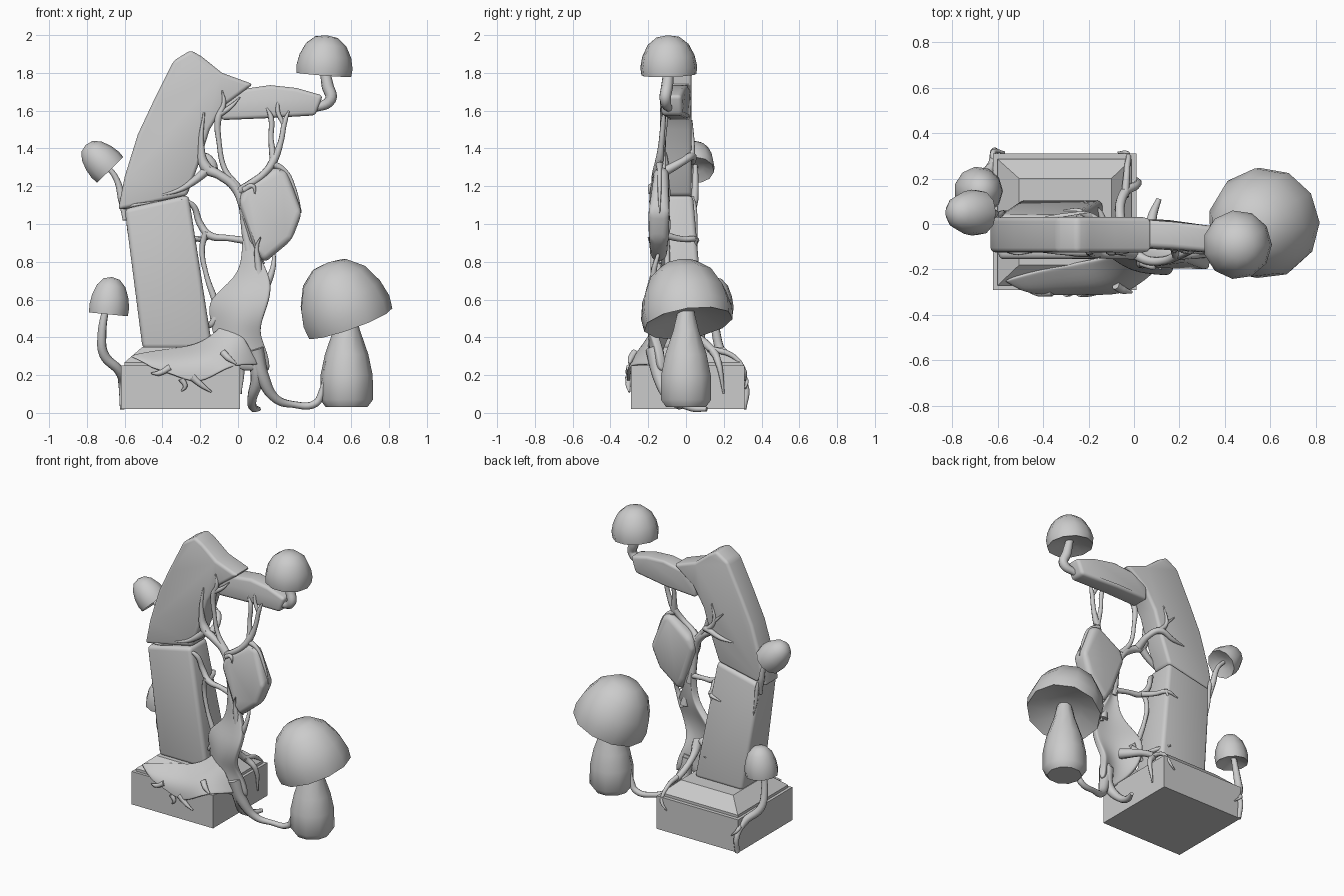
import bpy, bmesh, math
from mathutils import Vector


def finish(name, bm, angle=None):
    bmesh.ops.recalc_face_normals(bm, faces=bm.faces)
    me = bpy.data.meshes.new(name)
    bm.to_mesh(me)
    bm.free()
    ob = bpy.data.objects.new(name, me)
    bpy.context.collection.objects.link(ob)
    if angle:
        bpy.ops.object.select_all(action='DESELECT')
        ob.select_set(True)
        bpy.context.view_layer.objects.active = ob
        bpy.ops.object.shade_smooth_by_angle(angle=math.radians(angle))
    return ob


def stone(name, pts, depth, bevel=0.02):
    """Worn stone: front (x, z) outline given depth by depth(x, z) -> (front, back)."""
    bm = bmesh.new()
    front = [bm.verts.new((x, depth(x, z)[0], z)) for x, z in pts]
    back = [bm.verts.new((x, depth(x, z)[1], z)) for x, z in pts]
    bm.faces.new(front)
    bm.faces.new(back[::-1])
    for i in range(len(pts)):
        j = (i + 1) % len(pts)
        bm.faces.new((front[i], back[i], back[j], front[j]))
    bmesh.ops.recalc_face_normals(bm, faces=bm.faces)
    ed = [e for e in bm.edges if e.calc_face_angle(0) > 0.5]
    bmesh.ops.bevel(bm, geom=ed, offset=bevel, segments=3, profile=0.5, affect='EDGES')
    return finish(name, bm, 40)


def lathe(name, prof, sides, origin, axis=(0, 0, 1), angle=50):
    """Revolve (radius, height) points around a tilted axis."""
    bm = bmesh.new()
    rot = Vector((0, 0, 1)).rotation_difference(Vector(axis).normalized())
    o = Vector(origin)
    rings = []
    for r, h in prof:
        if r == 0:
            rings.append([bm.verts.new(o + rot @ Vector((0, 0, h)))] * sides)
        else:
            rings.append([bm.verts.new(o + rot @ Vector((r * math.cos(a), r * math.sin(a), h)))
                          for a in (2 * math.pi * k / sides for k in range(sides))])
    for A, B in zip(rings, rings[1:]):
        for k in range(sides):
            n = (k + 1) % sides
            bm.faces.new(list(dict.fromkeys((A[k], A[n], B[n], B[k]))))
    return finish(name, bm, angle)


def cap(name, rim, r, h, axis):
    prof = [(0, 0.18), (0.45, 0.14), (0.97, 0), (1.0, 0.2), (0.92, 0.47), (0.72, 0.76), (0.4, 0.95), (0, 1)]
    return lathe(name, [(p * r, q * h) for p, q in prof], 11, rim, axis)


def root(name, *pts):
    """Tapering root through (x, y, z, radius) points."""
    cu = bpy.data.curves.new(name, 'CURVE')
    cu.dimensions = '3D'
    cu.bevel_depth = 1
    cu.bevel_resolution = 2
    cu.resolution_u = 6
    cu.use_fill_caps = True
    sp = cu.splines.new('BEZIER')
    sp.bezier_points.add(len(pts) - 1)
    for b, p in zip(sp.bezier_points, pts):
        b.co, b.radius = p[:3], p[3] * (0.85 if p[2] > 0.5 else 1)
        b.handle_left_type = b.handle_right_type = 'AUTO'
    ob = bpy.data.objects.new(name, cu)
    bpy.context.collection.objects.link(ob)
    return ob


def sheet(name, rows, thick):
    """Skin of wood stretched between rows of points, with support columns by the rims."""
    bm = bmesh.new()
    g = []
    for row in rows:
        r = [Vector(p) for p in row]
        r = [r[0], r[0].lerp(r[1], .12)] + r[1:-1] + [r[-1].lerp(r[-2], .12), r[-1]]
        g.append([bm.verts.new(p) for p in r])
    for A, B in zip(g, g[1:]):
        for k in range(len(A) - 1):
            bm.faces.new((A[k], A[k + 1], B[k + 1], B[k]))
    ob = finish(name, bm)
    m = ob.modifiers.new('thickness', 'SOLIDIFY')
    m.thickness, m.offset = thick, 0
    s = ob.modifiers.new('smooth', 'SUBSURF')
    s.levels = s.render_levels = 2
    ob.data.shade_smooth()
    return ob


# Stepped plinth
bm = bmesh.new()
loops = []
for x0, x1, y0, y1, z in ((-.62, .01, -.29, .31, .02), (-.62, .01, -.29, .31, .25),
                          (-.60, -.01, -.27, .285, .25), (-.60, -.01, -.27, .285, .268),
                          (-.505, -.10, -.18, .20, .35)):
    loops.append([bm.verts.new(p) for p in ((x0, y0, z), (x1, y0, z), (x1, y1, z), (x0, y1, z))])
bm.faces.new(loops[0])
bm.faces.new(loops[-1])
for A, B in zip(loops, loops[1:]):
    for k in range(4):
        bm.faces.new((A[k], A[(k + 1) % 4], B[(k + 1) % 4], B[k]))
finish('plinth', bm)

# Broken arch stones
stone('lower_pillar', [(-.505, .34), (-.135, .34), (-.262, 1.155), (-.6, 1.08)],
      lambda x, z: (-.155, .135 - .085 * z), .025)
stone('upper_pillar', [(-.635, 1.075), (-.27, 1.15), (-.2, 1.34), (-.15, 1.5), (-.07, 1.63), (.08, 1.74),
                       (-.085, 1.80), (-.19, 1.885), (-.25, 1.92), (-.34, 1.865), (-.45, 1.645), (-.53, 1.475),
                       (-.60, 1.25)], lambda x, z: (-.125, .03))
stone('arch_arm', [(-.09, 1.55), (.15, 1.56), (.41, 1.575), (.45, 1.68), (.31, 1.72), (.17, 1.735), (.03, 1.715),
                   (-.09, 1.66)],
      lambda x, z: (-.10 - .1 * max(x - .1, 0), .025 - .14 * max(x - .1, 0)))
stone('hanging_stone', [(.002, 1.12), (.03, 1.19), (.2, 1.308), (.258, 1.287), (.34, 1.06), (.285, .915),
                        (.135, .79), (.083, .88)],
      lambda x, z: (-.21 + .6 * (z - 1.02) ** 2, -.075 - .1 * abs(z - 1.1)), .035)

# Mushrooms
cap('big_cap', (.592, .012, .475), .246, .345, (-.33, -.14, .93))
lathe('big_stem', [(0, .03), (.11, .03), (.14, .07), (.138, .2), (.115, .31), (.07, .44), (.045, .54), (0, .56)],
      10, (.575, 0, 0))
cap('top_cap', (.452, -.09, 1.79), .152, .21, (.08, -.03, 1))
root('top_stem', (.40, -.09, 1.61, .025), (.49, -.11, 1.66, .036), (.475, -.1, 1.73, .038), (.455, -.09, 1.84, .03))
cap('middle_cap', (-.678, .05, 1.285), .102, .185, (-.7, 0, .72))
root('middle_stem', (-.60, .03, 1.02, .012), (-.615, .045, 1.13, .024), (-.65, .05, 1.25, .018), (-.71, .05, 1.32, .014))
cap('lower_cap', (-.688, .145, .522), .108, .198, (.1, 0, 1))
root('lower_stem', (-.61, .305, .02, .016), (-.615, .315, .14, .018), (-.625, .25, .215, .025),
     (-.71, .19, .31, .026), (-.72, .16, .42, .024), (-.695, .15, .58, .02))

# Main trunk and the skin draped over the plinth front
trunk = []
for z, xl, xr, yl, ym, yr in ((.97, .03, .075, -.13, -.14, -.13), (.83, .03, .105, -.13, -.15, -.14),
                              (.71, .0, .18, -.13, -.17, -.17), (.60, -.16, .17, -.09, -.19, -.21),
                              (.50, -.14, .13, -.09, -.20, -.20), (.42, -.13, .11, -.09, -.19, -.17),
                              (.32, -.08, .155, -.15, -.19, -.13), (.22, .03, .165, -.16, -.17, -.12)):
    trunk.append([(xl, yl, z), ((xl + xr) / 2, ym, z), (xr, yr, z)])
sheet('trunk', trunk, .045)
sheet('draped_skin', [
    [(-.03, -.11, .52), (.03, -.21, .41), (.12, -.18, .25)],
    [(-.13, -.15, .41), (-.07, -.24, .345), (-.02, -.30, .26)],
    [(-.21, -.16, .365), (-.17, -.29, .29), (-.12, -.305, .20)],
    [(-.29, -.18, .345), (-.27, -.30, .265), (-.22, -.305, .15)],
    [(-.42, -.20, .33), (-.38, -.295, .265), (-.34, -.305, .20)],
    [(-.58, -.25, .30), (-.51, -.29, .27), (-.46, -.30, .24)]], .018)
root('skin_finger_a', (-.24, -.30, .19, .022), (-.19, -.305, .145, .014), (-.14, -.3, .11, .005))
root('skin_finger_b', (-.36, -.30, .24, .018), (-.42, -.305, .21, .014), (-.46, -.3, .21, .004))
root('skin_finger_c', (-.30, -.305, .18, .016), (-.28, -.305, .14, .012), (-.30, -.3, .115, .004))
root('skin_finger_d', (-.08, -.27, .32, .02), (-.05, -.29, .29, .018), (-.01, -.30, .26, .006))

# Ground roots
root('mushroom_root', (.09, -.17, .34, .045), (.13, -.14, .19, .036), (.20, -.09, .075, .025), (.29, -.05, .045, .018),
     (.41, -.03, .05, .02), (.44, -.03, .10, .018), (.47, -.04, .27, .008))
root('front_leg', (.09, -.16, .32, .045), (.10, -.13, .18, .035), (.075, -.06, .08, .026), (.08, .03, .028, .022),
     (.11, .11, .02, .012))
root('back_leg', (.0, -.13, .46, .035), (-.06, .02, .42, .022), (-.04, .14, .33, .022), (.01, .17, .27, .018),
     (.015, .2, .1, .005))
root('back_leg_branch', (-.04, .12, .34, .018), (-.03, .25, .30, .013), (-.03, .31, .22, .011), (-.07, .315, .17, .004))
root('pillar_foot', (-.06, -.1, .5, .03), (-.12, -.05, .47, .018), (-.15, .05, .47, .013), (-.22, .1, .50, .005))
root('plinth_corner_root', (-.61, .27, .2, .016), (-.62, .315, .18, .012), (-.57, .315, .13, .005))

# Hanging and climbing roots
root('climber', (.06, -.14, .86, .035), (.035, -.14, 1.0, .024), (.025, -.14, 1.1, .028), (-.02, -.13, 1.2, .03),
     (-.10, -.13, 1.26, .028), (-.17, -.12, 1.30, .036), (-.195, -.125, 1.42, .018), (-.18, -.125, 1.59, .006))
root('climber_left', (-.15, -.12, 1.30, .032), (-.23, -.125, 1.23, .024), (-.31, -.125, 1.18, .014), (-.42, -.12, 1.15, .005))
root('climber_back', (-.13, -.11, 1.28, .03), (-.14, -.02, 1.33, .024), (-.19, .03, 1.36, .024),
     (-.29, .035, 1.33, .018), (-.39, .03, 1.32, .005))
root('climber_back_up', (-.19, .03, 1.36, .022), (-.24, .033, 1.43, .015), (-.22, .03, 1.55, .005))
root('climber_back_fork', (-.24, .033, 1.43, .013), (-.31, .03, 1.5, .004))
root('arch_vine', (0, -.13, 1.19, .026), (-.07, -.12, 1.29, .017), (-.1, -.12, 1.43, .016), (-.105, -.12, 1.56, .022),
     (-.075, -.125, 1.64, .014), (-.085, -.125, 1.71, .004))
root('arch_vine_tip', (-.1, -.12, 1.58, .02), (-.04, -.12, 1.62, .014), (.01, -.11, 1.67, .004))
root('stone_crown', (0, -.13, 1.17, .028), (.06, -.16, 1.21, .024), (.14, -.16, 1.27, .022), (.19, -.14, 1.34, .026),
     (.225, -.13, 1.43, .018), (.25, -.12, 1.55, .016), (.27, -.115, 1.6, .005))
root('arm_vine', (.19, -.14, 1.33, .026), (.175, -.12, 1.45, .016), (.175, -.11, 1.56, .018), (.15, -.105, 1.62, .005))
root('arm_vine_tip', (.24, -.12, 1.53, .014), (.21, -.115, 1.60, .014), (.22, -.11, 1.68, .004))
root('stone_right', (.18, -.14, 1.32, .024), (.25, -.14, 1.28, .014), (.3, -.14, 1.18, .012), (.335, -.14, 1.06, .004))
root('stone_claw', (.03, -.17, 1.18, .02), (.08, -.19, 1.20, .014), (.09, -.195, 1.16, .004))
root('stone_edge', (.02, -.15, 1.1, .02), (.055, -.16, .98, .016), (.09, -.15, .87, .012), (.14, -.14, .79, .005))
root('stone_base_a', (.12, -.16, .68, .035), (.105, -.17, .80, .022), (.1, -.18, .88, .012), (.12, -.2, .93, .004))
root('stone_base_b', (.14, -.17, .66, .03), (.18, -.17, .75, .018), (.19, -.15, .83, .012), (.18, -.14, .87, .004))
root('side_branch', (.06, -.14, .91, .024), (-.05, -.12, .925, .019), (-.15, -.11, .94, .024), (-.20, -.1, 1.0, .022),
     (-.24, -.12, 1.1, .018), (-.3, -.15, 1.13, .005))
root('side_loop', (-.17, -.11, .96, .022), (-.19, -.1, .87, .018), (-.17, -.1, .74, .016), (-.12, -.1, .59, .022))
root('side_wrap', (-.15, -.11, .94, .022), (-.19, -.02, .92, .018), (-.23, .05, .92, .017), (-.31, .06, .90, .005))
root('side_wrap_tip', (-.22, .05, .93, .014), (-.25, .055, .86, .004))
root('trunk_claw', (-.08, -.12, .55, .03), (-.14, -.11, .47, .018), (-.16, -.1, .45, .006))
root('outer_edge_root', (-.61, .03, 1.14, .02), (-.585, .045, 1.07, .016), (-.575, .05, .96, .013), (-.56, .055, .87, .004))
root('outer_face_root', (-.61, .03, 1.12, .02), (-.61, -.06, 1.09, .014), (-.55, -.12, 1.1, .01), (-.42, -.12, 1.12, .004))
